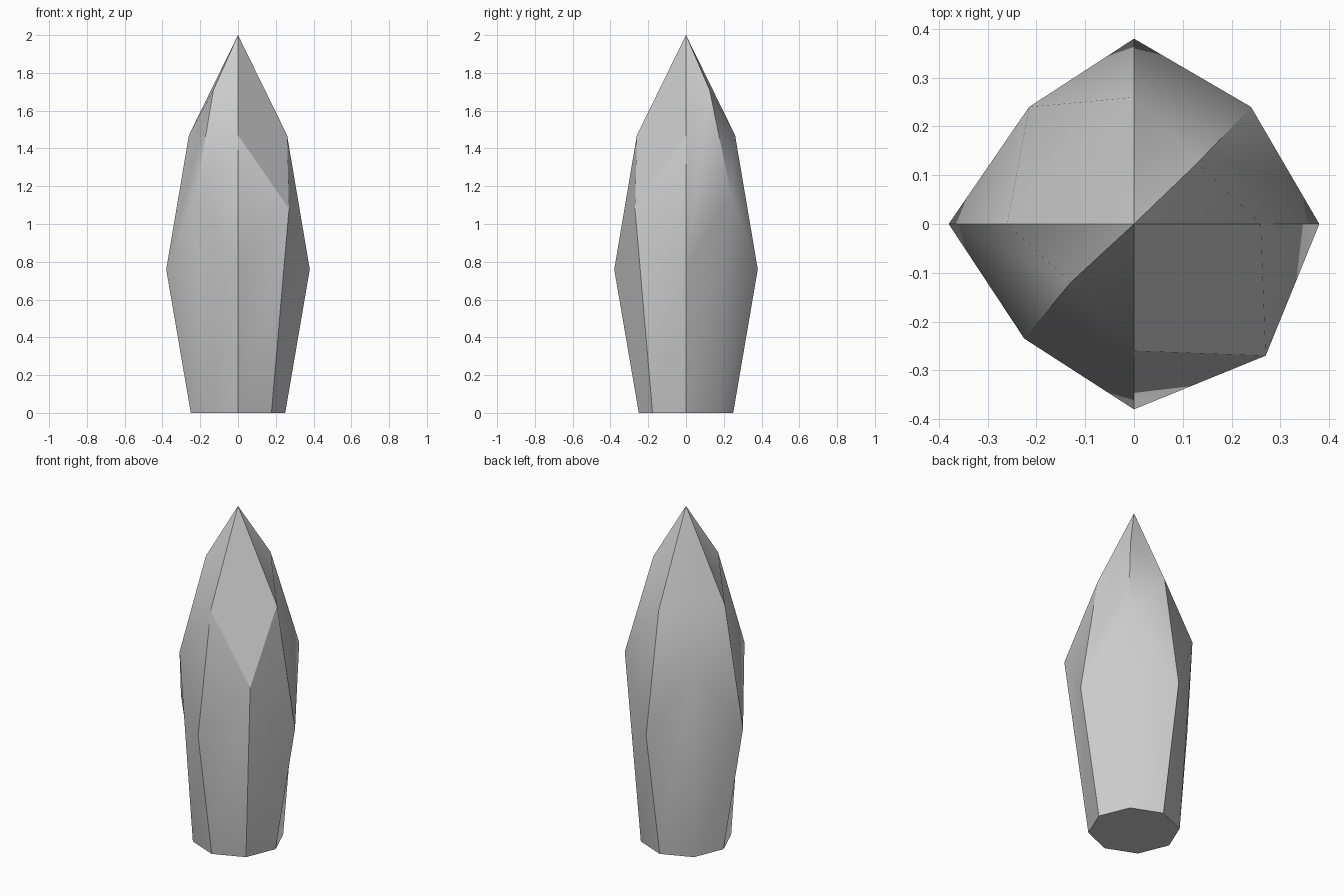
import bpy, bmesh, math

if "Cube" in bpy.data.objects:
    bpy.data.objects.remove(bpy.data.objects["Cube"])

# Each column runs up one ridge of the crystal: base, waist, shoulder, then the shared tip.
def axis_col(x, y):
    return [(0.25*x, 0.25*y, 0), (0.38*x, 0.38*y, 0.76), (0.26*x, 0.26*y, 1.47)]

def diag_col(x, y, z, shoulder=None):
    b = 0.177
    col = [(math.copysign(b, x), math.copysign(b, y), 0), (x, y, z)]
    return col + ([shoulder] if shoulder else [])

columns = [
    axis_col(1, 0), diag_col(0.24, 0.24, 1.15, (0.13, 0.125, 1.71)),
    axis_col(0, 1), diag_col(-0.215, 0.24, 1.16),
    axis_col(-1, 0), diag_col(-0.225, -0.235, 1.15, (-0.13, -0.12, 1.71)),
    axis_col(0, -1), diag_col(0.27, -0.27, 1.08),
]

bm = bmesh.new()
tip = bm.verts.new((0, 0, 2))
cols = [[bm.verts.new(p) for p in c] for c in columns]

# Side facets between neighbouring ridges
for i, a in enumerate(cols):
    b = cols[(i + 1) % 8]
    bm.faces.new((a[0], b[0], b[1], a[1]))
    if len(a) == len(b):
        bm.faces.new((a[1], b[1], b[2], a[2]))
        bm.faces.new((a[2], b[2], tip))
    else:
        bm.faces.new([a[1], b[1]] + b[2:] + a[2:])

# Large flat facets near the tip where a ridge has no shoulder
for i, c in enumerate(cols):
    if len(c) == 2:
        before, after = cols[i - 1], cols[(i + 1) % 8]
        bm.faces.new((before[2], c[1], after[2], tip))

# Base
bm.faces.new([c[0] for c in reversed(cols)])
bmesh.ops.recalc_face_normals(bm, faces=bm.faces)

mesh = bpy.data.meshes.new("crystal")
bm.to_mesh(mesh)
bm.free()
obj = bpy.data.objects.new("crystal", mesh)
bpy.context.collection.objects.link(obj)
bpy.context.view_layer.objects.active = obj
obj.select_set(True)
bpy.ops.object.shade_smooth_by_angle(angle=math.radians(30))
